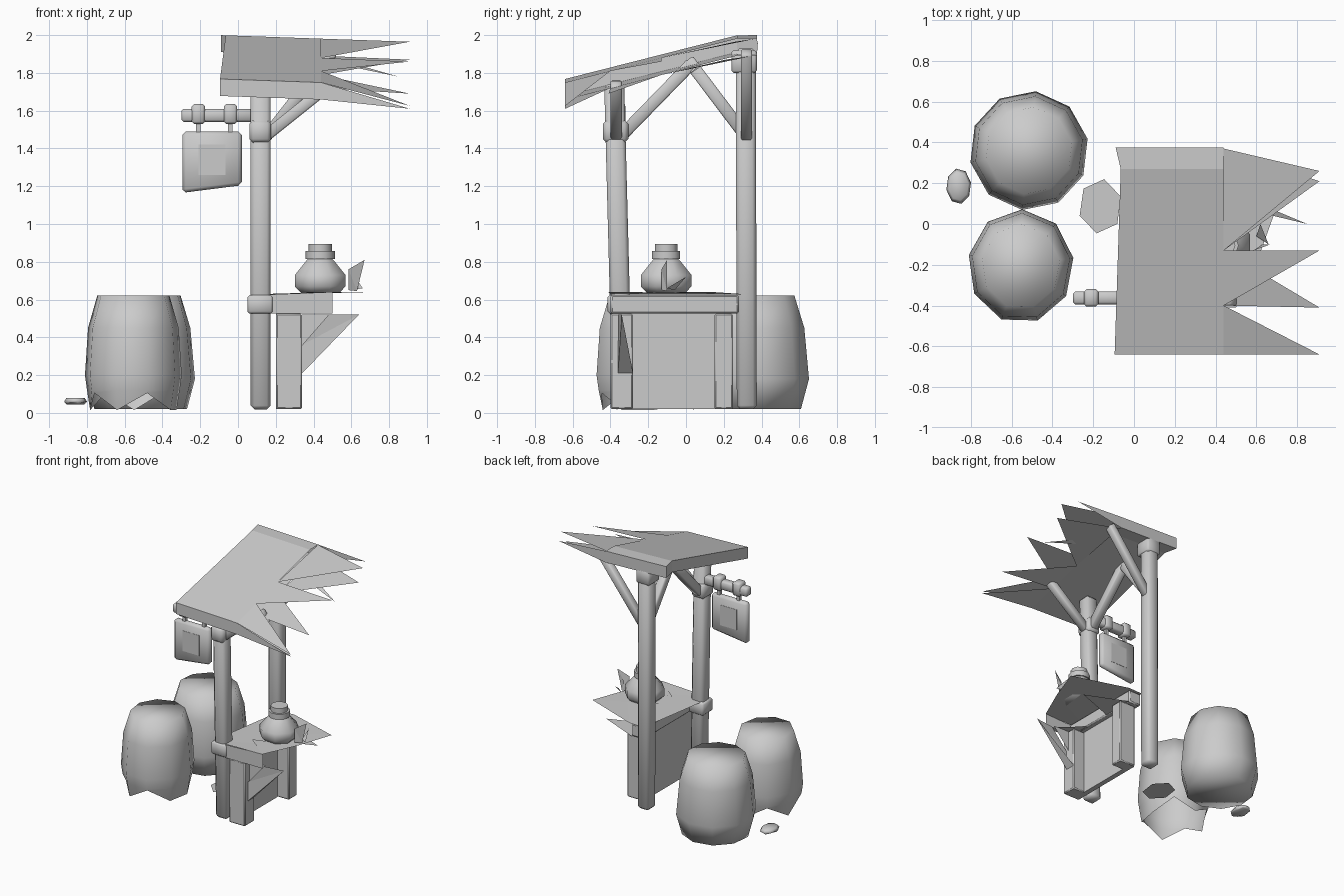
import bpy, bmesh, math
from mathutils import Vector

if "Cube" in bpy.data.objects:
    bpy.data.objects.remove(bpy.data.objects["Cube"])

mat = bpy.data.materials.new("plain_grey")
mat.diffuse_color = (0.6, 0.6, 0.6, 1)
mat.use_nodes = True
mat.node_tree.nodes["Principled BSDF"].inputs["Base Color"].default_value = mat.diffuse_color


def finish(name, bm, smooth=40, bevel=0.0, recalc=True):
    if recalc:
        bmesh.ops.recalc_face_normals(bm, faces=bm.faces)
    me = bpy.data.meshes.new(name)
    bm.to_mesh(me)
    bm.free()
    ob = bpy.data.objects.new(name, me)
    bpy.context.collection.objects.link(ob)
    me.materials.append(mat)
    if bevel:
        mod = ob.modifiers.new("bevel", 'BEVEL')
        mod.width, mod.segments = bevel, 1
    bpy.ops.object.select_all(action='DESELECT')
    ob.select_set(True)
    bpy.context.view_layer.objects.active = ob
    if smooth >= 180:
        bpy.ops.object.shade_smooth()
    elif smooth:
        bpy.ops.object.shade_smooth_by_angle(angle=math.radians(smooth))
    return ob


def box(name, lo, hi, bevel=0.012, smooth=180):
    bm = bmesh.new()
    bmesh.ops.create_cube(bm, size=1)
    for v in bm.verts:
        v.co = Vector([(a + b) / 2 + c * (b - a) for a, b, c in zip(lo, hi, v.co)])
    return finish(name, bm, smooth if bevel else 0, bevel)


def beam(name, a, b, w, bevel=0.015):
    """Square timber running from a to b."""
    a, b = Vector(a), Vector(b)
    d = b - a
    bm = bmesh.new()
    bmesh.ops.create_cube(bm, size=1)
    q = d.to_track_quat('Z', 'Y')
    for v in bm.verts:
        v.co = (a + b) / 2 + q @ Vector((v.co.x * w, v.co.y * w, v.co.z * d.length))
    return finish(name, bm, 180, bevel)


def lathe(name, cx, cy, prof, n, turn=0.0, smooth=50, sx=1, cap_bottom=True, teeth=0.0):
    """Turned shape from (radius, z) points; teeth gives a ragged lower rim."""
    bm = bmesh.new()
    rings = []
    for i, (r, z) in enumerate(prof):
        ring = []
        for k in range(n):
            t = turn + math.tau * k / n
            up = teeth * (k % 2) if i == 0 else 0
            ring.append(bm.verts.new((cx + sx * r * math.cos(t), cy + r * math.sin(t), z + up)))
        rings.append(ring)
    for p, q in zip(rings, rings[1:]):
        for k in range(n):
            j = (k + 1) % n
            bm.faces.new((p[k], p[j], q[j], q[k]))
    bm.faces.new(rings[-1])
    if cap_bottom:
        bm.faces.new(rings[0][::-1])
    return finish(name, bm, smooth)


def sheets(name, polys):
    """Open ragged surfaces, one polygon each."""
    bm = bmesh.new()
    for p in polys:
        bm.faces.new([bm.verts.new(c) for c in p])
    bmesh.ops.triangulate(bm, faces=bm.faces)
    return finish(name, bm, 0, recalc=False)


# Roof: sloping skin above and below, each with loose triangular tips on the right
def roof_z(x, y, drop=0.0):
    return 2.0 - 0.255 * max(0, 0.27 - y) - 0.035 * (x + 0.1) - drop


T = 0.09
edge = [(-0.09, 0.375), (-0.065, 0.27), (-0.095, -0.64)]
cut = [(0.44, -0.64), (0.44, -0.4), (0.44, -0.13), (0.44, 0.27), (0.44, 0.375)]


def skin(name, drop, tips):
    polys = [[(x, y, roof_z(x, y, drop)) for x, y in p] for p in (
        [edge[2], cut[0], cut[1], cut[2], cut[3], edge[1]],
        [edge[1], cut[3], cut[4], edge[0]])]
    for a, tip, b in tips:
        polys.append([(*a, roof_z(*a, drop)), tip, (*b, roof_z(*b, drop))])
    if drop:
        polys = [p[::-1] for p in polys]
    sheets(name, polys)


skin("roof_top", 0, [(cut[0], (0.91, -0.64, 1.625), cut[1]),
                     (cut[1], (0.91, -0.13, 1.86), cut[2]),
                     (cut[2], (0.91, 0.26, 1.965), (0.44, 0.37))])
skin("roof_underside", T, [(cut[0], (0.91, -0.64, 1.61), cut[1]),
                           (cut[1], (0.91, -0.41, 1.69), cut[2]),
                           (cut[2], (0.91, 0.21, 1.87), (0.44, 0.36)),
                           ((0.6, 0.06), (0.85, 0.0, 1.78), (0.66, 0.08))])
rim = [[(*p, roof_z(*p)), (*q, roof_z(*q)), (*q, roof_z(*q, T)), (*p, roof_z(*p, T))]
       for p, q in zip(edge, edge[1:])]
f, b = edge[2], edge[0]
c = cut[0]
rim.append([(*f, roof_z(*f)), (*f, roof_z(*f, T)), (*c, roof_z(*c, T)), (*c, roof_z(*c))])
rim.append([(*c, roof_z(*c)), (*c, roof_z(*c, T)), (0.91, -0.64, 1.61)])
c = cut[4]
rim.append([(*b, roof_z(*b)), (*c, roof_z(*c)), (*c, roof_z(*c, T)), (*b, roof_z(*b, T))])
rim.append([(*c, roof_z(*c)), (0.85, 0.38, 1.955), (*c, roof_z(*c, T))])
sheets("roof_rim", rim)

# Posts with collars
beam("front_post", (0.12, -0.335, 0.02), (0.12, -0.38, 1.74), 0.106, 0.02)
beam("back_post", (0.12, 0.322, 0.02), (0.12, 0.316, 1.93), 0.106, 0.02)
box("front_post_collar", (0.06, -0.44, 1.43), (0.175, -0.305, 1.55), 0.02)
box("back_post_cap", (0.06, 0.24, 1.8), (0.18, 0.375, 1.92))

# Diagonal braces under the roof
beam("front_brace", (0.12, -0.34, 1.47), (0.12, 0.03, 1.85), 0.065, 0.008)
beam("back_brace", (0.12, 0.32, 1.46), (0.12, 0.01, 1.87), 0.065, 0.008)
beam("front_side_brace", (0.14, -0.37, 1.46), (0.49, -0.37, 1.74), 0.06, 0.008)
beam("back_side_brace", (0.14, 0.32, 1.45), (0.5, 0.32, 1.91), 0.06, 0.008)

# Hanging sign
box("sign_arm", (-0.30, -0.395, 1.54), (0.08, -0.33, 1.61))
for x in (-0.21, -0.04):
    box("sign_ring", (x - 0.035, -0.405, 1.53), (x + 0.035, -0.32, 1.635))
    box("sign_hanger", (x - 0.012, -0.374, 1.48), (x + 0.012, -0.35, 1.54), 0)
sign = box("sign_board", (-0.295, -0.39, 1.165), (0.02, -0.335, 1.49), 0.018)
for v in sign.data.vertices:
    if v.co.x > 0 and v.co.z < 1.3:
        v.co.z += 0.04
for y in (-0.389, -0.336):
    box("sign_panel", (-0.21, y - 0.003, 1.26), (-0.065, y + 0.003, 1.42), 0)

# Counter: collar, ragged slab, recessed panel between two legs
box("counter_collar", (0.05, -0.415, 0.525), (0.185, -0.285, 0.625))
box("counter_slab", (0.17, -0.40, 0.525), (0.28, 0.28, 0.625), 0.01, 50)
sheets("counter_top", [[(0.06, -0.40, 0.627), (0.5, -0.41, 0.64), (0.29, -0.24, 0.638),
                        (0.62, -0.14, 0.638), (0.29, -0.08, 0.638), (0.72, 0.14, 0.64),
                        (0.29, 0.29, 0.63), (0.17, 0.29, 0.627)]])
sheets("counter_front", [[(0.17, -0.405, 0.525), (0.5, -0.405, 0.525),
                          (0.5, -0.405, 0.64), (0.17, -0.405, 0.627)]])
sheets("counter_underside", [[(0.28, 0.28, 0.525), (0.6, 0.14, 0.525), (0.28, 0.02, 0.525),
                              (0.28, -0.2, 0.525), (0.5, -0.405, 0.525),
                              (0.28, -0.405, 0.525)]])
box("counter_panel", (0.2, -0.39, 0.02), (0.24, 0.24, 0.525), 0)
box("counter_front_leg", (0.2, -0.40, 0.02), (0.34, -0.28, 0.525), 0.008, 50)
box("counter_back_leg", (0.2, 0.15, 0.02), (0.34, 0.25, 0.525), 0.008, 50)
sheets("counter_bracket", [
    [(0.34, -0.36, 0.21), (0.64, -0.34, 0.52), (0.48, -0.36, 0.52), (0.34, -0.36, 0.36)],
    [(0.34, -0.36, 0.21), (0.34, -0.28, 0.21), (0.64, -0.34, 0.52)],
    [(0.34, -0.34, 0.36), (0.48, -0.34, 0.52), (0.34, -0.34, 0.52)]])

# Jar with lid and a loose shard beside it
lathe("jar", 0.435, -0.105, [(0.11, 0.635), (0.145, 0.67), (0.145, 0.73), (0.08, 0.805),
                             (0.06, 0.825)], 8, math.pi / 8)
lathe("jar_neck", 0.435, -0.105, [(0.078, 0.815), (0.078, 0.857)], 10)
lathe("jar_lid", 0.435, -0.105, [(0.062, 0.855), (0.062, 0.895)], 10)
sheets("shard", [
    [(0.585, -0.13, 0.65), (0.63, -0.1, 0.645), (0.61, -0.1, 0.72), (0.67, -0.1, 0.81),
     (0.585, -0.13, 0.76)],
    [(0.6, -0.06, 0.65), (0.66, -0.1, 0.66), (0.62, 0.0, 0.72)]])

# Barrels; the nearer one has a ragged open bottom
lathe("back_barrel", -0.515, 0.36, [(0.25, 0.02), (0.293, 0.18), (0.268, 0.45), (0.215, 0.622)],
      10, 0.2, 180)
lathe("front_barrel", -0.555, -0.208,
      [(0.25, 0.015), (0.268, 0.12), (0.28, 0.2), (0.262, 0.45), (0.208, 0.622)],
      9, 0.15, 180, 0.93, False, 0.09)

# Loose disc and small stone on the ground
sheets("ground_disc", [[(-0.165 + 0.108 * math.cos(t), 0.087 + 0.135 * math.sin(t), 0.02)
                        for t in [math.radians(80 - 60 * k) for k in range(6)]]])
lathe("small_stone", -0.86, 0.185, [(0.07, 0.045), (0.088, 0.06), (0.07, 0.08)], 8, 0.2, 180,
      0.7, True, 0.01)
